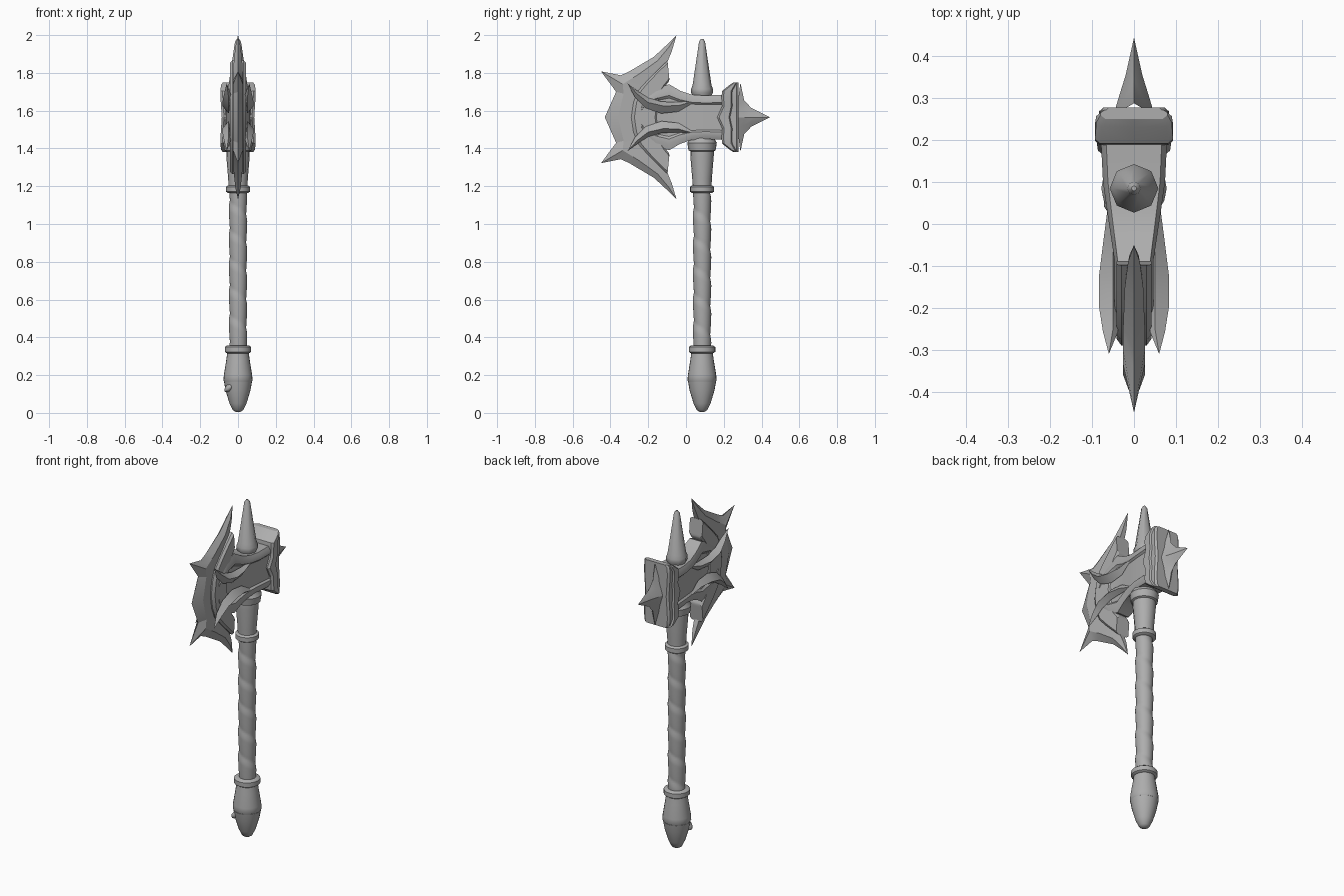
import bpy, bmesh, math
from mathutils import Vector

old = bpy.data.objects.get("Cube")
if old:
    bpy.data.objects.remove(old, do_unlink=True)

MID = 1.565      # height of the head's centre line
AXIS = 0.085     # y of the handle axis

steel = bpy.data.materials.new("grey_steel")
steel.use_nodes = True
GREY = (0.42, 0.42, 0.42, 1)
steel.diffuse_color = GREY
steel.node_tree.nodes["Principled BSDF"].inputs["Base Color"].default_value = GREY


def finish(name, bm, angle):
    bmesh.ops.remove_doubles(bm, verts=bm.verts, dist=0.0005)
    bmesh.ops.dissolve_degenerate(bm, edges=bm.edges, dist=0.0005)
    bmesh.ops.recalc_face_normals(bm, faces=bm.faces)
    mesh = bpy.data.meshes.new(name)
    bm.to_mesh(mesh)
    bm.free()
    mesh.materials.append(steel)
    obj = bpy.data.objects.new(name, mesh)
    bpy.context.collection.objects.link(obj)
    bpy.ops.object.select_all(action='DESELECT')
    obj.select_set(True)
    bpy.context.view_layer.objects.active = obj
    bpy.ops.object.shade_smooth_by_angle(angle=math.radians(angle))
    return obj


def add_grid(bm, rows, closed=False):
    grid = [[bm.verts.new(p) for p in row] for row in rows]
    n = len(rows[0])
    for a, b in zip(grid, grid[1:]):
        for j in range(n if closed else n - 1):
            k = (j + 1) % n
            bm.faces.new((a[j], a[k], b[k], b[j]))
    return grid


def flip(rows, axis):
    return [[tuple(-c if i == axis else c for i, c in enumerate(p)) for p in row] for row in rows]


def mirrored_part(name, rows, z_mirror=True, angle=28):
    """Loft rows of (x, y, height above centre), mirrored left to right."""
    if z_mirror:
        rows = flip(rows[:0:-1], 2) + rows
    bm = bmesh.new()
    for half in (rows, flip(rows, 0)):
        add_grid(bm, [[(x, y, z + MID) for x, y, z in row] for row in half])
    return finish(name, bm, angle)


def lathe(name, profile, segs=24, angle=35, wrap=None):
    bm = bmesh.new()
    rows = []
    for r, z in profile:
        row = []
        for i in range(segs):
            t = 2 * math.pi * i / segs
            q = r + (wrap(t, z) if wrap else 0)
            row.append((q * math.cos(t), AXIS + q * math.sin(t), z))
        rows.append(row)
    grid = add_grid(bm, rows, closed=True)
    bm.faces.new(grid[0])
    bm.faces.new(grid[-1])
    return finish(name, bm, angle)


# Handle: pommel, rings, wrapped grip and collar
lathe("pommel_tip", [(.012, .005), (.028, .015), (.045, .05), (.066, .12), (.074, .165), (.066, .175)])
lathe("pommel_cup", [(.07, .16), (.077, .172), (.075, .2), (.062, .28), (.055, .33)])
for ring_name, r, low, high in (("lower_ring", .07, .315, .357), ("upper_ring", .063, 1.163, 1.205)):
    lathe(ring_name, [(r - .012, low), (r, low + .008), (r, high - .008), (r - .012, high)])


def helix(t, z):
    phase = (z / .15 + t / (2 * math.pi)) % 1
    return .007 * min(phase / .75, (1 - phase) / .25) ** .6


lathe("wrapped_grip", [(.042, .34 + i * .84 / 100) for i in range(101)], wrap=helix)
lathe("collar", [(.05, 1.19), (.052, 1.24), (.062, 1.36), (.062, 1.385), (.072, 1.39),
                 (.078, 1.43), (.066, 1.45), (.05, 1.5)], segs=16)

# Small chip on the pommel
bm = bmesh.new()
bmesh.ops.create_icosphere(bm, subdivisions=2, radius=.028)
for v in bm.verts:
    v.co = Vector((v.co.x - .045, v.co.y + AXIS - .035, v.co.z * .8 + v.co.x * .5 + .135))
finish("pommel_chip", bm, 30)

# Spike on top of the head
lathe("top_spike", [(.04, 1.66), (.058, 1.695), (.058, 1.715), (.05, 1.735), (.016, 1.965),
                    (.006, 1.98)], segs=8, angle=50)

# Head body, flaring from the hammer towards the blade
body = []
for y, w, h in ((.22, .08, .12), (.1, .074, .115), (.03, .064, .12), (-.03, .055, .14),
                (-.09, .046, .175), (-.16, .046, .15), (-.215, .046, .1), (-.235, .046, .06)):
    t, g = w * .84, w - .01
    body.append([(0, y, h), (t, y, h), (w, y, h * .8), (w, y, h * .66), (g, y, h * .58),
                 (g, y, -h * .58), (w, y, -h * .66), (w, y, -h * .8), (t, y, -h), (0, y, -h)])
body.append([(0, -.235, p[2]) for p in body[-1]])
mirrored_part("head_body", body, z_mirror=False)

# Crescent blade: cutting edge, ridge, inner edge
blade = []
for edge, ridge, inner, x in (
        ((-.43, 0), (-.36, 0), (-.22, 0), .026),
        ((-.37, .135), (-.33, .125), (-.21, .09), .026),
        ((-.45, .243), (-.335, .175), (-.2, .13), .026),
        ((-.345, .222), (-.3, .197), (-.18, .16), .026),
        ((-.3, .243), (-.25, .228), (-.15, .2), .026),
        ((-.17, .32), (-.15, .3), (-.11, .265), .022),
        ((-.1, .385), (-.09, .372), (-.075, .35), .014),
        ((-.05, .435), (-.05, .435), (-.05, .435), 0)):
    blade.append([(0, *edge), (x, *ridge), (x * .8, *inner), (0, *inner)])
mirrored_part("crescent_blade", blade, angle=20)

# Raised guard behind the blade
guard = []
for outer, inner in (((-.29, 0), (-.15, 0)), ((-.278, .08), (-.14, .07)), ((-.25, .145), (-.13, .125)),
                     ((-.2, .2), (-.11, .165)), ((-.15, .25), (-.09, .19)), ((-.098, .3), (-.088, .2))):
    o, i = Vector(outer), Vector(inner)
    a, b = o.lerp(i, .12), o.lerp(i, .9)
    guard.append([(0, *o), (.03, *o), (.042, *a), (.042, *b), (.03, *i), (0, *i)])
guard.append([(0, p[1], p[2]) for p in guard[-1]])
mirrored_part("blade_guard", guard)

# Curved leaf-shaped horns, two on each side
horn = []
for upper, ridge, lower, x in (
        ((-.31, .18), (-.31, .18), (-.31, .18), .06),
        ((-.25, .135), (-.257, .122), (-.27, .105), .074),
        ((-.2, .103), (-.2, .078), (-.215, .05), .083),
        ((-.13, .083), (-.12, .06), (-.13, .02), .083),
        ((-.04, .08), (-.04, .062), (-.04, .03), .073),
        ((.06, .09), (.06, .09), (.06, .09), .06)):
    back = min(x, .05 if x > .06 else x)
    horn.append([(back, *upper), (x, *ridge), (back, *lower), (back - .012 * (x > .06), *ridge)])
for side, sx in (("left", 0), ("right", 1)):
    for level, sz in (("upper", 0), ("lower", 1)):
        rows = flip(horn, 0) if sx else horn
        rows = flip(rows, 2) if sz else rows
        bm = bmesh.new()
        add_grid(bm, [[(x, y, z + MID) for x, y, z in r] for r in rows], closed=True)
        finish(f"{level}_{side}_horn", bm, 35)

# Hammer block with a pointed front edge and a stepped side
block = []
for h, front, x in ((0, .165, .086), (.06, .192, .09), (.11, .188, .093), (.14, .192, .093),
                    (.172, .232, .09), (.184, .25, .08)):
    step, back = front + (.278 - front) * .55, .278
    block.append([(0, front, h), (x - .012, front, h), (x, front + .01, h), (x, step, h),
                  (x - .009, step + .006, h), (x - .009, back - .01, h), (x - .02, back, h), (0, back, h)])
block.append([(0, p[1], p[2]) for p in block[-1]])
mirrored_part("hammer_block", block)

# Four-pointed star spike on the back
apex = (0, .445, 0)
star = [[(.046, .27, 0), (.034, .31, 0), (.02, .355, 0), apex],
        [(.027, .272, .06), (.022, .3, .045), (.014, .345, .026), apex],
        [(0, .288, .183), (0, .308, .09), (0, .345, .05), apex]]
mirrored_part("star_spike", star, angle=15)
